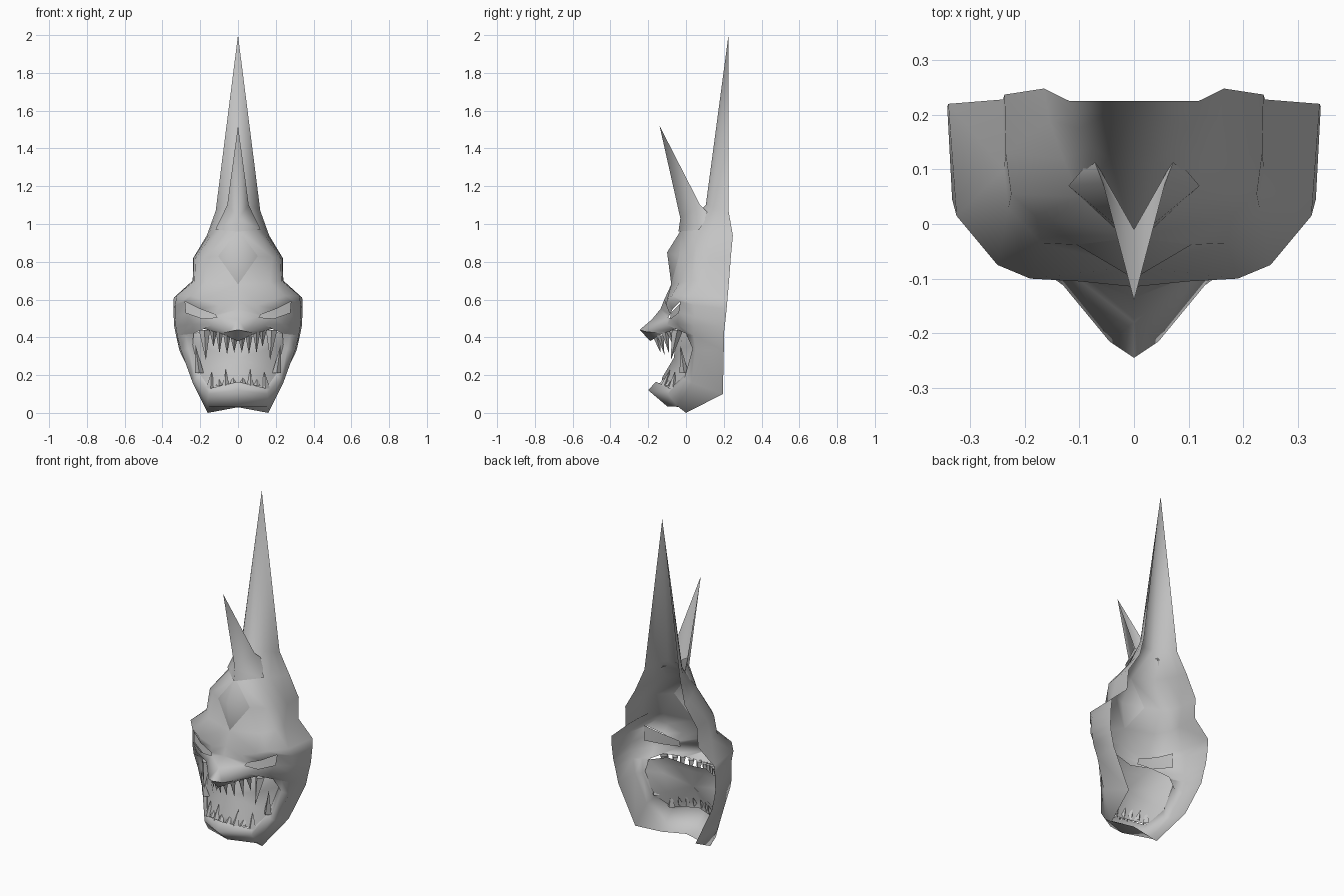
import bpy, bmesh
from math import radians
from mathutils import Vector

if "Cube" in bpy.data.objects:
    bpy.data.objects.remove(bpy.data.objects["Cube"])

grey = bpy.data.materials.new("mask_grey")
grey.diffuse_color = (0.55, 0.55, 0.55, 1)
grey.use_nodes = True
grey.node_tree.nodes["Principled BSDF"].inputs["Base Color"].default_value = grey.diffuse_color


def finish(name, bm, angle=45):
    """Turn a bmesh half into a mirrored, smooth-by-angle object."""
    bmesh.ops.remove_doubles(bm, verts=bm.verts, dist=0.0005)
    bmesh.ops.recalc_face_normals(bm, faces=bm.faces)
    me = bpy.data.meshes.new(name)
    bm.to_mesh(me)
    bm.free()
    me.materials.append(grey)
    ob = bpy.data.objects.new(name, me)
    bpy.context.collection.objects.link(ob)
    m = ob.modifiers.new("mirror", 'MIRROR')
    m.use_clip = True
    m.merge_threshold = 0.001
    for p in me.polygons:
        p.use_smooth = True
    me.set_sharp_from_angle(angle=radians(angle))
    return ob


def add_grid(bm, rows, holes=()):
    """Skin rows of points; holes lists the (row, column) cells left open."""
    vs = [[bm.verts.new(p) for p in r] for r in rows]
    for i in range(len(rows) - 1):
        for j in range(len(rows[0]) - 1):
            if (i, j) in holes:
                continue
            loop = [vs[i][j], vs[i][j + 1], vs[i + 1][j + 1], vs[i + 1][j]]
            pts = []
            for v in loop:
                if all((v.co - q.co).length > 1e-5 for q in pts):
                    pts.append(v)
            if len(pts) > 2:
                bm.faces.new(pts)


# ---- mask shell: rows run from the centre line to the back rim ----
cranium = [
    [(0, .225, 2.0)] * 6,
    [(0, .105, 1.10), (.04, .115, 1.10), (.075, .14, 1.09), (.10, .175, 1.08),
     (.112, .20, 1.07), (.118, .225, 1.07)],
    [(0, -.025, .97), (0, -.025, .97), (.10, .05, .965), (.13, .12, .955),
     (.155, .19, .945), (.165, .248, .94)],
    [(0, -.10, .85), (.105, -.038, .83), (.18, .015, .825), (.225, .055, .82),
     (.235, .13, .82), (.237, .237, .82)],
    [(0, -.078, .68), (0, -.078, .68), (.17, -.035, .69), (.23, .03, .70),
     (.238, .10, .70), (.24, .228, .70)],
]
face = [
    cranium[-1],
    [(0, -.115, .60), (.10, -.105, .57), (.19, -.10, .60), (.25, -.075, .62),
     (.325, .015, .62), (.34, .22, .61)],
    [(0, -.135, .55), (.12, -.085, .52), (.20, -.07, .55), (.28, -.03, .59),
     (.333, .045, .57), (.342, .215, .55)],
    [(0, -.18, .495), (.11, -.095, .505), (.19, -.08, .50), (.275, -.04, .53),
     (.333, .045, .51), (.34, .21, .50)],
    [(0, -.245, .44), (.045, -.215, .43), (.14, -.10, .465), (.24, -.045, .47),
     (.33, .04, .46), (.338, .205, .46)],
    [(0, -.19, .38), (.09, -.125, .42), (.18, -.045, .445), (.235, 0, .42),
     (.322, .04, .41), (.328, .20, .41)],
]
jaw = [
    face[-1][3:4] + [(.2785, .02, .415)] + face[-1][4:],
    [(.24, .045, .36), (.262, .035, .34), (.302, .05, .33), (.31, .20, .33)],
    [(.205, 0, .21), (.225, -.01, .18), (.24, .03, .16), (.20, .195, .10)],
    [(.15, -.08, .13), (.155, -.095, .10), (.165, -.045, .035), (.16, 0, 0)],
    [(0, -.16, .165), (0, -.20, .12), (0, -.10, .035), (0, 0, .03)],
]
bm = bmesh.new()
add_grid(bm, cranium, holes={(2, 0), (3, 0)})  # gem opening
add_grid(bm, face, holes={(2, 1), (2, 2)})     # eye slit
add_grid(bm, jaw)
finish("mask_shell", bm, 85)

# ---- forehead gem, filling its diamond opening ----
bm = bmesh.new()
top, side, low, mid = [bm.verts.new(p) for p in (
    (0, -.025, .97), (.105, -.038, .83), (0, -.078, .68), (0, -.10, .85))]
bm.faces.new((top, side, mid))
bm.faces.new((mid, side, low))
finish("forehead_gem", bm, 60)

# ---- eye plate sunk behind the slit ----
bm = bmesh.new()
add_grid(bm, [[(.10, -.08, .53), (.20, -.05, .56), (.285, -.01, .60)],
              [(.095, -.085, .495), (.19, -.065, .49), (.285, -.01, .51)]])
finish("eye_plate", bm)

# ---- mouth back panel, bulging forward in the middle ----
bm = bmesh.new()
outline = [(0, -.03, .43), (.13, -.01, .45), (.235, .02, .42), (.24, .045, .36),
           (.207, .005, .21), (.15, -.07, .13), (0, -.12, .14)]
inner = [(x * .7, min(y - .03, -.03) * .85, .29 + (z - .29) * .7)
         for x, y, z in outline]
add_grid(bm, [outline, inner, [(0, -.065, .29)] * len(outline)])
finish("mouth_panel", bm)

# ---- front horn, with arms wrapping back round the crown ----
bm = bmesh.new()
tip, front, outer, arm, shoulder, inside, lower = [bm.verts.new(p) for p in (
    (0, -.14, 1.52), (0, -.03, 1.03), (.12, .07, .97), (.075, .122, 1.055),
    (.057, .075, 1.10), (0, -.01, 1.08), (0, -.04, .96))]
for f in ((tip, front, shoulder), (front, outer, shoulder), (front, lower, outer),
          (outer, arm, shoulder), (tip, shoulder, inside), (shoulder, arm, inside)):
    bm.faces.new(f)
finish("front_horn", bm, 50)


# ---- teeth: four-sided spikes ----
def add_tooth(bm, root, tip, r):
    root, tip = Vector(root), Vector(tip)
    ring = [bm.verts.new(root + Vector(d) * r)
            for d in ((1, 0, 0), (0, 1, 0), (-1, 0, 0), (0, -1, 0))]
    end = bm.verts.new(tip)
    for i in range(4):
        bm.faces.new((ring[i], ring[(i + 1) % 4], end))


bm = bmesh.new()
for x, y, z, length in ((.02, -.155, .40, .08), (.058, -.135, .41, .10),
                        (.098, -.11, .425, .11), (.13, -.085, .43, .08)):
    add_tooth(bm, (x, y, z), (x, y + .02, z - length), .019)
add_tooth(bm, (.178, -.045, .44), (.17, -.08, .28), .03)      # fang
finish("upper_teeth", bm, 30)

bm = bmesh.new()
for x, y, length in ((.025, -.13, .06), (.065, -.115, .085), (.10, -.095, .06)):
    add_tooth(bm, (x, y, .145), (x, y + .03, .145 + length), .019)
add_tooth(bm, (.145, -.07, .13), (.14, -.06, .22), .024)
add_tooth(bm, (.205, -.01, .21), (.225, -.03, .36), .024)     # side fang
finish("lower_teeth", bm, 30)
